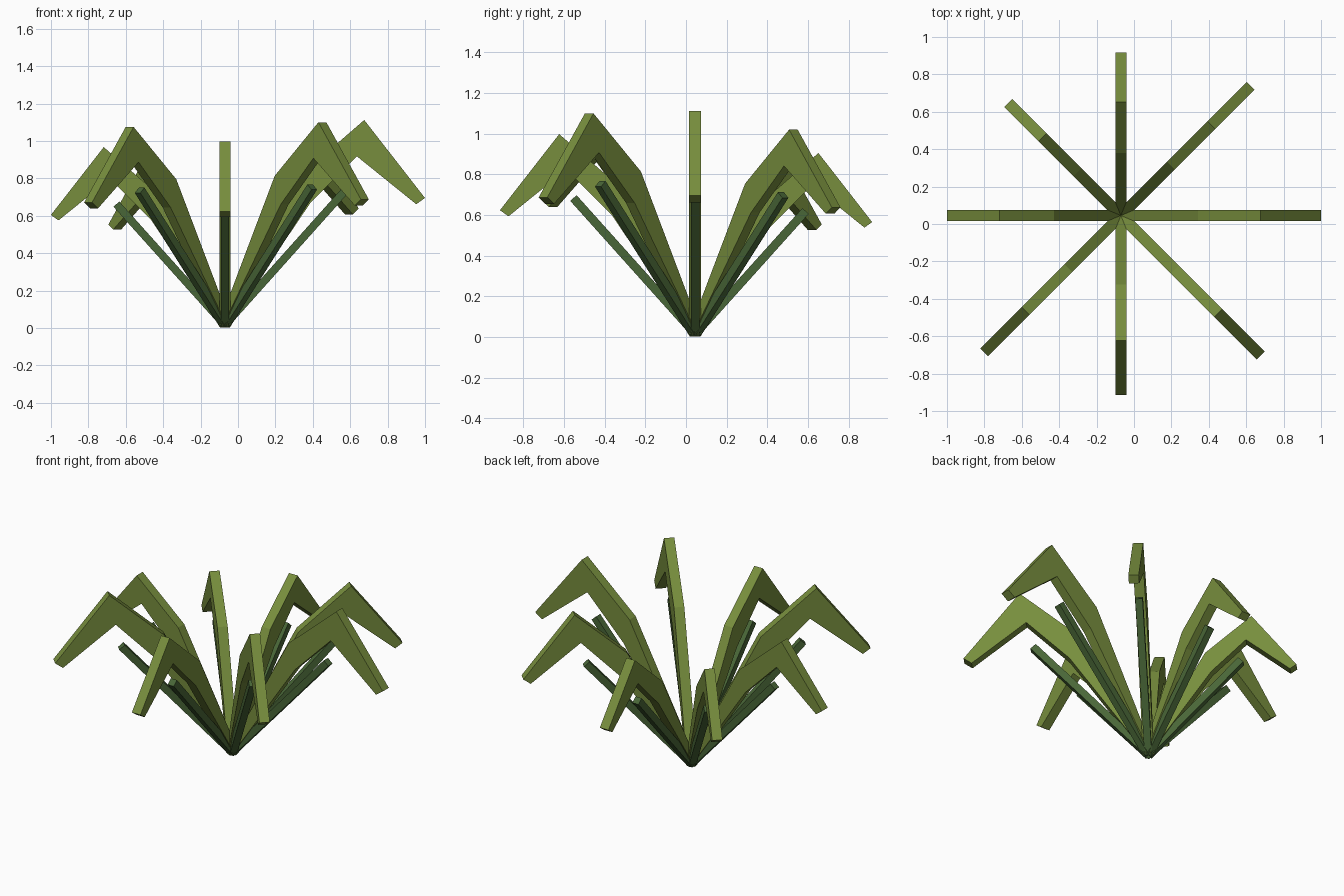
import bpy
import bmesh
from math import cos, sin, radians
from mathutils import Vector

cube = bpy.data.objects.get("Cube")
if cube:
    bpy.data.objects.remove(cube, do_unlink=True)

CENTRE = Vector((-0.07, 0.045, 0))
LEAF_WIDTH = 0.06
STEM_WIDTH = 0.042

# Bent leaf outline as (distance from centre, height)
LEAF_PROFILE = [(-0.012, 0.03), (0.37, 0.74), (0.67, 1.0), (0.962, 0.625),
                (0.92, 0.595), (0.635, 0.825), (0.41, 0.6), (0.014, 0.012)]

# Plant size in each of the eight directions, counter-clockwise from +x
SIZES = [1.112, 1.02, 0.905, 0.885, 0.967, 1.075, 0.998, 1.1]


def material(name, colour):
    mat = bpy.data.materials.new(name)
    mat.use_nodes = True
    mat.diffuse_color = colour
    mat.node_tree.nodes["Principled BSDF"].inputs["Base Color"].default_value = colour
    return mat


def slab(name, profile, width, angle, mat):
    """Extrude a radial profile sideways, then turn it to its direction."""
    out = Vector((cos(angle), sin(angle), 0))
    side = Vector((-sin(angle), cos(angle), 0))
    bm = bmesh.new()
    verts = [bm.verts.new(CENTRE + out * r + Vector((0, 0, z)) - side * width / 2)
             for r, z in profile]
    face = bm.faces.new(verts)
    new = bmesh.ops.extrude_face_region(bm, geom=[face])["geom"]
    bmesh.ops.translate(bm, vec=side * width,
                        verts=[v for v in new if isinstance(v, bmesh.types.BMVert)])
    bmesh.ops.recalc_face_normals(bm, faces=bm.faces)
    mesh = bpy.data.meshes.new(name)
    bm.to_mesh(mesh)
    bm.free()
    mesh.materials.append(mat)
    bpy.context.collection.objects.link(bpy.data.objects.new(name, mesh))


def stem_profile(size):
    """Straight bar leaning outwards, with square ends."""
    start = Vector((0, 0.016))
    end = Vector((0.6, 0.685)) * size
    along = (end - start).normalized()
    across = Vector((-along.y, along.x)) * STEM_WIDTH / 2
    return [start + across, end + across, end - across, start - across]


leaf_green = material("leaf olive green", (0.185, 0.27, 0.047, 1))
stem_green = material("stem dark green", (0.066, 0.133, 0.038, 1))

# Eight leaves, each with a thin stem beneath it
for i, size in enumerate(SIZES):
    angle = radians(45 * i)
    # The base stays put while the rest of the leaf grows with its size
    outline = [(r * size, z * size) if z > 0.1 else (r, z) for r, z in LEAF_PROFILE]
    slab(f"leaf_{i + 1}", outline, LEAF_WIDTH, angle, leaf_green)
    slab(f"stem_{i + 1}", stem_profile(size), STEM_WIDTH, angle, stem_green)
